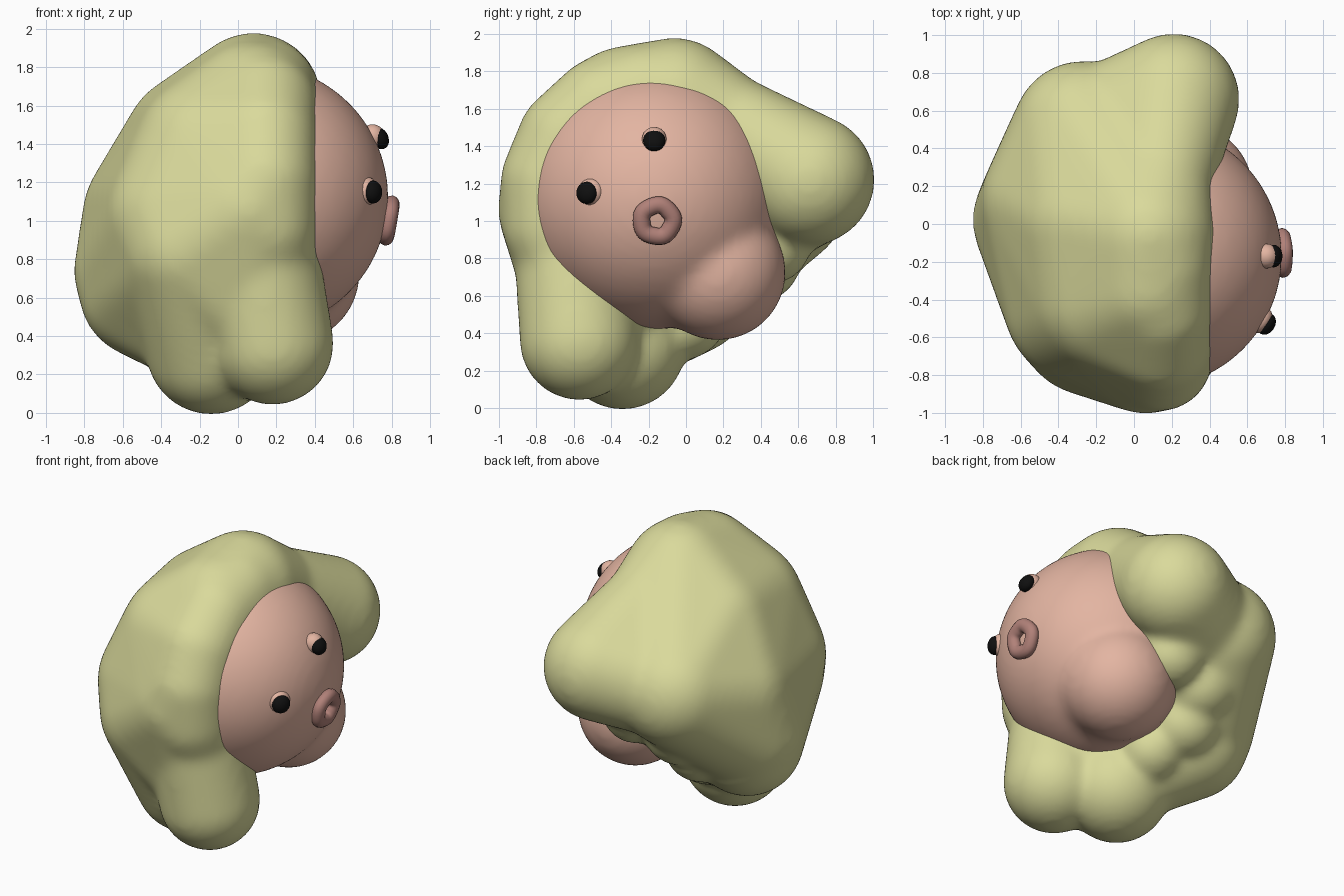
import bpy, bmesh, math
from mathutils import Vector, Matrix

if "Cube" in bpy.data.objects:
    bpy.data.objects.remove(bpy.data.objects["Cube"])


def material(name, rgb):
    m = bpy.data.materials.new(name)
    m.diffuse_color = (*rgb, 1)
    m.use_nodes = True
    m.node_tree.nodes["Principled BSDF"].inputs["Base Color"].default_value = m.diffuse_color
    return m


HAIR = material("pale yellow green", (0.70, 0.70, 0.33))
SKIN = material("pink skin", (0.77, 0.46, 0.36))
LIPS = material("dark pink", (0.44, 0.22, 0.19))
BLACK = material("black", (0.005, 0.005, 0.005))


def add_object(name, bm, mat):
    bmesh.ops.recalc_face_normals(bm, faces=bm.faces[:])
    for f in bm.faces:
        f.smooth = True
    me = bpy.data.meshes.new(name)
    bm.to_mesh(me)
    bm.free()
    me.materials.append(mat)
    ob = bpy.data.objects.new(name, me)
    bpy.context.collection.objects.link(ob)
    return ob


def add_hull(target, balls):
    """Add the convex skin around a few balls (x, y, z, radius)."""
    bm = bmesh.new()
    for x, y, z, r in balls:
        bmesh.ops.create_icosphere(bm, subdivisions=4, radius=r,
                                   matrix=Matrix.Translation((x, y, z)))
    if len(balls) > 1:
        bmesh.ops.delete(bm, geom=bm.edges[:], context='EDGES_FACES')
        bmesh.ops.convex_hull(bm, input=bm.verts[:])
        loose = [v for v in bm.verts if not v.link_faces]
        bmesh.ops.delete(bm, geom=loose, context='VERTS')
    bmesh.ops.recalc_face_normals(bm, faces=bm.faces[:])
    me = bpy.data.meshes.new("temp")
    bm.to_mesh(me)
    bm.free()
    target.from_mesh(me)
    bpy.data.meshes.remove(me)


def blob(name, hulls, mat, voxel, smooth):
    """Fuse several hulls into one soft lump."""
    bm = bmesh.new()
    for h in hulls:
        add_hull(bm, h)
    ob = add_object(name, bm, mat)
    rm = ob.modifiers.new("fuse", 'REMESH')
    rm.mode = 'VOXEL'
    rm.voxel_size = voxel
    rm.use_smooth_shade = True
    sm = ob.modifiers.new("soften", 'SMOOTH')
    sm.factor = 0.5
    sm.iterations = smooth
    return ob


HEAD = Vector((0.085, -0.17, 1.12))

# Hair: a large mantle with a rolled rim and drooping lobes around the face
rim = []
for deg in (45, 70, 95, 120, 145, 170, 195, 215):
    a = math.radians(deg)
    rim.append((0.135, HEAD.y + 0.55 * math.cos(a), HEAD.z + 0.55 * math.sin(a), 0.28))
top_a = (0.08, -0.32, 1.585, 0.35)
top_b = (0.08, -0.06, 1.625, 0.355)
front = (0.06, -0.65, 1.06, 0.355)
crown = (-0.24, 0.00, 1.41, 0.35)
back = (-0.27, 0.49, 1.12, 0.375)
left = (-0.42, 0.12, 1.03, 0.39)
left_low = (-0.475, 0.02, 0.74, 0.38)
left_base = (-0.47, 0.00, 0.64, 0.36)
front_left = (-0.23, -0.53, 0.85, 0.38)
cheek = (-0.28, -0.43, 1.02, 0.41)
temple = (-0.13, -0.38, 1.35, 0.42)
lobe_side = (0.21, 0.66, 1.22, 0.35)
lobe_front = (0.18, -0.57, 0.36, 0.32)
lobe_low = (-0.14, -0.34, 0.33, 0.34)
blob("hair", [
    rim + [top_a, top_b, front, crown, back, left, left_low, front_left,
           cheek, temple],
    [lobe_side, (-0.22, 0.47, 1.12, 0.34), rim[0]],
    [lobe_front, (0.10, -0.60, 0.85, 0.32)],
    [left_low, left_base, front_left, front, (0.06, -0.52, 0.56, 0.33)],
    [lobe_low, front_left],
    [(-0.16, -0.32, 0.42, 0.30), left_base, front_left],
    [(0.07, 0.45, 0.88, 0.22)],
    [(-0.22, 0.38, 0.80, 0.24)],
    [(-0.25, 0.20, 0.61, 0.23)],
    [(-0.15, 0.00, 0.47, 0.21)],
], HAIR, 0.025, 20)

# Head: round ball swelling into a broad chin
chin = (0.27, 0.17, 0.725, 0.365)
blob("head", [[(*HEAD, 0.70)], [chin],
              [(*HEAD, 0.67), (0.24, 0.12, 0.76, 0.36)]], SKIN, 0.025, 20)


def facing(point):
    """Matrix at a point with local z along the outward head direction."""
    d = (point - HEAD).normalized()
    return Matrix.Translation(point) @ d.to_track_quat('Z', 'Y').to_matrix().to_4x4()


def bead(name, point, radius, depth, mat):
    """Flattened ball sitting on the head."""
    bm = bmesh.new()
    bmesh.ops.create_icosphere(bm, subdivisions=3, radius=radius,
                               matrix=facing(Vector(point)) @ Matrix.Diagonal((1, 1, depth, 1)))
    add_object(name, bm, mat)


# Eyes: black beads on small skin mounds
bead("upper_eye", (0.738, -0.17, 1.43), 0.06, 0.75, BLACK)
bead("lower_eye", (0.702, -0.53, 1.15), 0.06, 0.75, BLACK)
bead("upper_eye_mound", (0.70, -0.17, 1.437), 0.066, 1.0, SKIN)
bead("lower_eye_mound", (0.675, -0.51, 1.155), 0.072, 0.75, SKIN)

# Mouth: puckered ring of lips
bm = bmesh.new()
M = facing(Vector((0.785, -0.155, 1.0)))
N, K = 32, 12
rows = []
for i in range(N):
    a = 2 * math.pi * i / N
    wob = 1 + 0.03 * math.sin(5 * a + 1)
    row = []
    for j in range(K):
        b = 2 * math.pi * j / K
        r = 0.085 * wob + 0.047 * math.cos(b)
        row.append(bm.verts.new(M @ Vector((r * math.cos(a), r * math.sin(a),
                                            0.042 * math.sin(b)))))
    rows.append(row)
for i in range(N):
    for j in range(K):
        p, q = rows[i], rows[(i + 1) % N]
        bm.faces.new((p[j], q[j], q[(j + 1) % K], p[(j + 1) % K]))
add_object("mouth", bm, LIPS)
